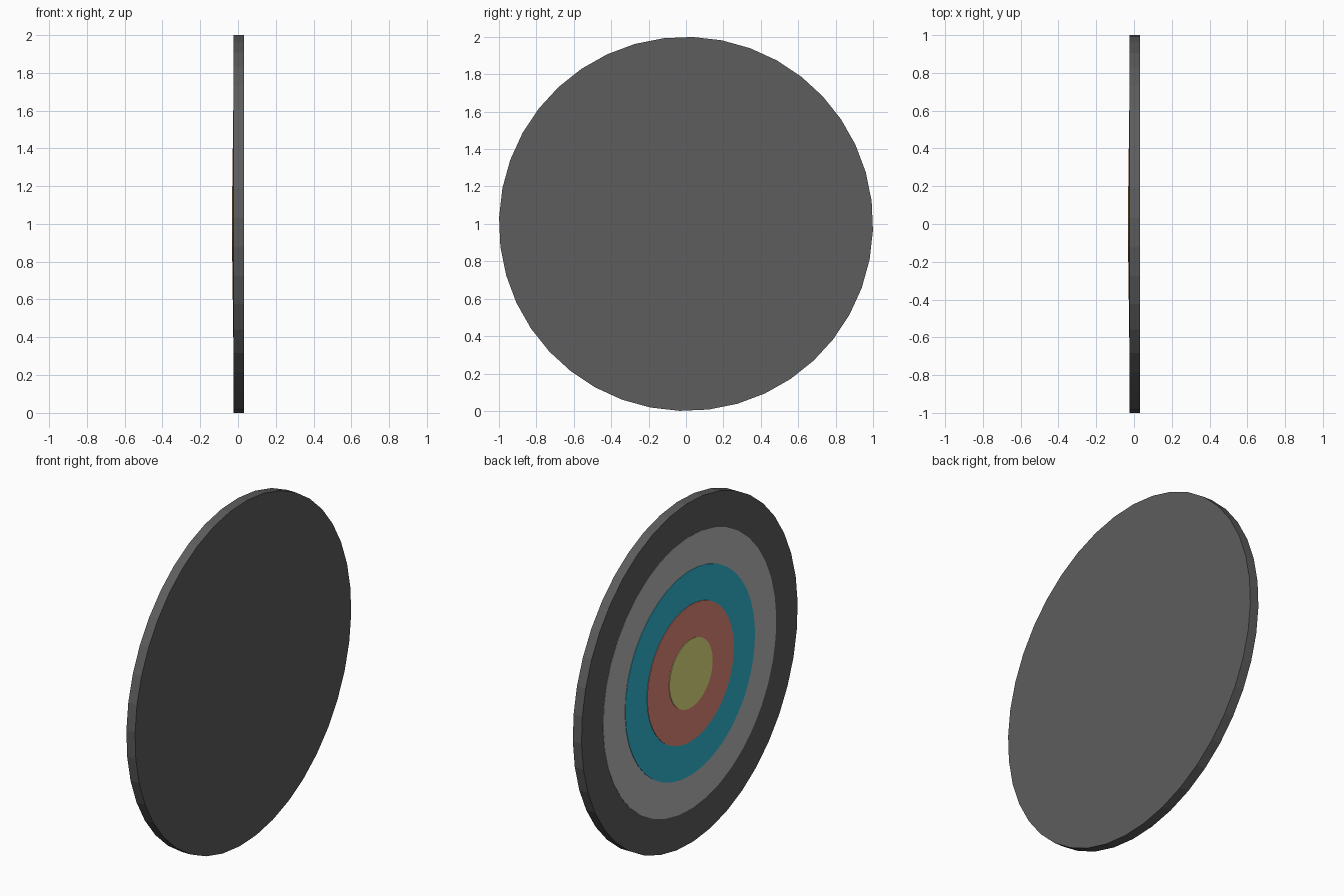
import bpy
import math
from mathutils import Matrix

if "Cube" in bpy.data.objects:
    bpy.data.objects.remove(bpy.data.objects["Cube"])

SIDES = 40
BACK = 0.033          # plain face of the board (+x)
BOARD_FACE = -0.023   # painted face of the board (-x)


def disc(name, radius, x_near, x_far, color):
    """Flat-shaded cylinder lying along x, between two x positions."""
    bpy.ops.mesh.primitive_cylinder_add(vertices=SIDES, radius=radius, depth=x_far - x_near)
    ob = bpy.context.object
    ob.name = name
    # lay the axis along x, with the slight roll of the polygon
    ob.data.transform(Matrix.Rotation(math.radians(-2), 4, 'X')
                      @ Matrix.Rotation(math.radians(90), 4, 'Y'))
    ob.location = ((x_near + x_far) / 2, 0, 1)
    mat = bpy.data.materials.new(name + "_paint")
    mat.diffuse_color = (*color, 1)
    mat.use_nodes = True
    mat.node_tree.nodes["Principled BSDF"].inputs["Base Color"].default_value = mat.diffuse_color
    ob.data.materials.append(mat)
    return ob


# thick backing board
disc("target_board", 1.0, BOARD_FACE, BACK, (0.11, 0.11, 0.11))

# thin coloured discs, each standing slightly prouder than the last
rings = [
    ("white_ring", 0.8, -0.0245, (0.50, 0.50, 0.50)),
    ("blue_ring", 0.6, -0.0270, (0.03, 0.50, 0.66)),
    ("red_ring", 0.4, -0.0300, (0.77, 0.25, 0.19)),
    ("yellow_bullseye", 0.2, -0.0330, (0.79, 0.77, 0.22)),
]
for name, radius, face_x, color in rings:
    disc(name, radius, face_x, BOARD_FACE + 0.005, color)
